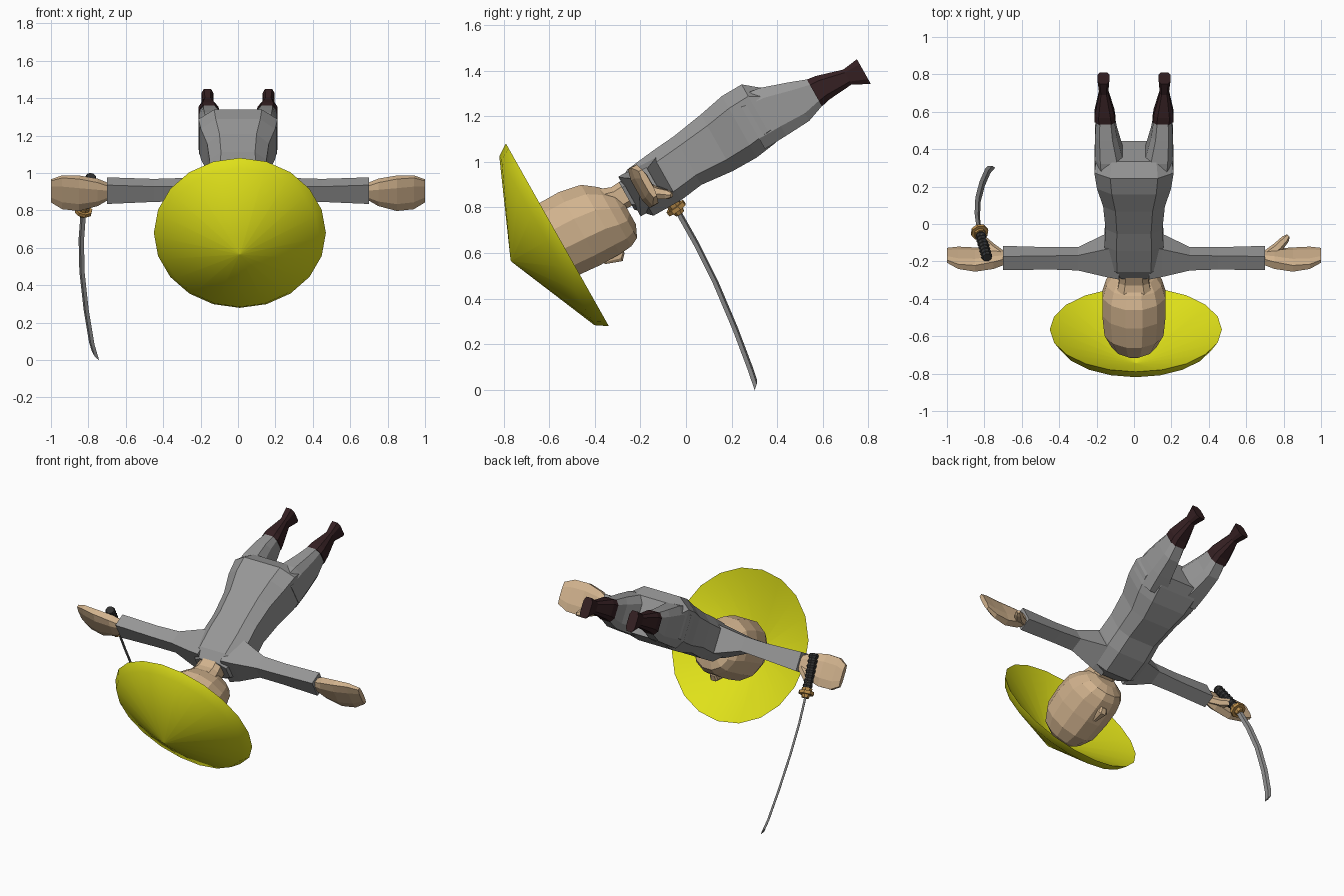
import bpy, bmesh, math
from mathutils import Vector

if "Cube" in bpy.data.objects:
    bpy.data.objects.remove(bpy.data.objects["Cube"])

TILT = math.radians(29.4)
C, S = math.cos(TILT), math.sin(TILT)


def mat(name, rgb):
    m = bpy.data.materials.new(name)
    m.diffuse_color = (*rgb, 1)
    m.use_nodes = True
    m.node_tree.nodes["Principled BSDF"].inputs["Base Color"].default_value = m.diffuse_color
    return m


YELLOW = mat("straw_yellow", (0.74, 0.75, 0.01))
SKIN = mat("tan_skin", (0.64, 0.45, 0.27))
GRAY = mat("cloth_gray", (0.31, 0.31, 0.31))
BROWN = mat("boot_brown", (0.035, 0.014, 0.016))
BLACK = mat("grip_black", (0.03, 0.03, 0.03))
GOLD = mat("guard_gold", (0.50, 0.27, 0.07))
STEEL = mat("blade_steel", (0.25, 0.25, 0.25))


def P(x, s, n):
    """Body frame to world: s runs from head to feet, n towards the back."""
    return Vector((x, C * s - S * n, S * s + C * n))


def loft(name, rings, material, smooth=False):
    """Skin a list of equal-length rings and cap both ends."""
    bm = bmesh.new()
    vs = [[bm.verts.new(p) for p in r] for r in rings]
    k = len(vs[0])
    for a, b in zip(vs, vs[1:]):
        for i in range(k):
            bm.faces.new((a[i], a[(i + 1) % k], b[(i + 1) % k], b[i]))
    bm.faces.new(vs[0])
    bm.faces.new(vs[-1])
    bmesh.ops.recalc_face_normals(bm, faces=bm.faces)
    me = bpy.data.meshes.new(name)
    bm.to_mesh(me)
    bm.free()
    me.materials.append(material)
    ob = bpy.data.objects.new(name, me)
    bpy.context.collection.objects.link(ob)
    if smooth:
        bpy.context.view_layer.objects.active = ob
        ob.select_set(True)
        bpy.ops.object.shade_smooth_by_angle(angle=math.radians(35))
        ob.select_set(False)
    return ob


def octagon(s, n0, n1, x0, x1, cut=0.4):
    """Cut-corner box section across the body at station s."""
    mx, hx, mn, hn = (x0 + x1) / 2, (x1 - x0) / 2, (n0 + n1) / 2, (n1 - n0) / 2
    k = 1 - cut
    pts = [(1, -k), (1, k), (k, 1), (-k, 1), (-1, k), (-1, -k), (-k, -1), (k, -1)]
    return [P(mx + a * hx, s, mn + b * hn) for a, b in pts]


def oval(s, n0, n1, hw, sides=12):
    out = []
    for i in range(sides):
        t = math.tau * (i + 0.5) / sides
        out.append(P(hw * 1.02 * math.cos(t), s, (n0 + n1) / 2 + (n1 - n0) / 2 * 1.03 * math.sin(t)))
    return out


def disc(c, axis, r, sides):
    q = axis.to_track_quat('Z', 'Y')
    return [c + q @ Vector((r * math.cos(math.tau * i / sides),
                            r * math.sin(math.tau * i / sides), 0)) for i in range(sides)]


# Wide conical hat, a thin shell with a turned lip
profile = [(0.005, 0.233), (0.425, 0.053), (0.46, 0.0), (0.435, 0.012), (0.005, 0.205)]
loft("hat", [[P(0.01 + r * math.cos(math.tau * i / 20), -0.158 - h, 0.869 + r * math.sin(math.tau * i / 20))
              for i in range(20)] for r, h in profile], YELLOW, True)

# Head, neck and nose
head = [(-0.30, 0.76, 0.93, 0.06), (-0.26, 0.71, 0.99, 0.12), (-0.18, 0.67, 1.03, 0.16),
        (-0.06, 0.66, 1.03, 0.172), (0.04, 0.66, 1.01, 0.17), (0.10, 0.665, 0.965, 0.15),
        (0.14, 0.685, 0.92, 0.12), (0.165, 0.74, 0.90, 0.07)]
loft("head", [oval(*h) for h in head], SKIN)
loft("neck", [octagon(0.06, 0.80, 0.97, -0.10, 0.10), octagon(0.15, 0.82, 0.935, -0.08, 0.08),
              octagon(0.27, 0.82, 0.945, -0.065, 0.065)], SKIN)
loft("nose", [octagon(-0.04, 0.655, 0.70, -0.012, 0.012), octagon(0.035, 0.628, 0.70, -0.028, 0.028),
              octagon(0.06, 0.655, 0.70, -0.022, 0.022)], SKIN)

# Torso down to the hips
torso = [(0.19, 0.80, 0.935, 0.11), (0.25, 0.735, 0.968, 0.15), (0.39, 0.735, 0.985, 0.158),
         (0.50, 0.75, 0.995, 0.152), (0.65, 0.735, 1.02, 0.165), (0.77, 0.735, 1.045, 0.198),
         (0.87, 0.75, 1.047, 0.212), (0.94, 0.765, 0.99, 0.20)]
loft("torso", [octagon(s, a, b, -w, w) for s, a, b, w in torso], GRAY)

for side, label in ((1, "left"), (-1, "right")):
    # Trouser leg and boot
    leg = [(0.82, 0.75, 1.01, 0.02, 0.208), (0.93, 0.755, 0.995, 0.06, 0.21),
           (1.05, 0.762, 0.955, 0.092, 0.208), (1.14, 0.795, 0.922, 0.105, 0.202)]
    loft(label + "_leg", [octagon(s, a, b, side * x0, side * x1) for s, a, b, x0, x1 in leg], GRAY)
    boot = [(1.13, 0.79, 0.925, 0.10, 0.21), (1.17, 0.80, 0.92, 0.105, 0.21),
            (1.29, 0.81, 0.885, 0.138, 0.186), (1.365, 0.77, 0.895, 0.132, 0.195)]
    loft(label + "_boot", [octagon(s, a, b, side * x0, side * x1) for s, a, b, x0, x1 in boot], BROWN)

    # Square sleeve: x, centre s, centre n, half sizes
    arm = [(0.08, 0.30, 0.86, 0.10, 0.10), (0.15, 0.295, 0.865, 0.085, 0.085),
           (0.30, 0.285, 0.885, 0.046, 0.045), (0.45, 0.285, 0.88, 0.042, 0.047),
           (0.70, 0.286, 0.878, 0.042, 0.058)]
    loft(label + "_arm", [[P(side * x, s + a * hs, n + b * hn) for a, b in
                           ((-1, -1), (1, -1), (1, 1), (-1, 1))] for x, s, n, hs, hn in arm], GRAY)

    # Flat hand with a thumb
    hand = [(0.68, 0.285, 0.875, 0.028, 0.035), (0.75, 0.278, 0.872, 0.036, 0.072),
            (0.85, 0.272, 0.87, 0.032, 0.098), (0.94, 0.283, 0.87, 0.024, 0.096),
            (1.00, 0.298, 0.87, 0.014, 0.066)]
    ring = [(-0.6, -1), (0.6, -1), (1, -0.5), (1, 0.5), (0.6, 1), (-0.6, 1), (-1, 0.5), (-1, -0.5)]
    loft(label + "_hand", [[P(side * x, s + a * hs, n + b * hn) for a, b in ring]
                           for x, s, n, hs, hn in hand], SKIN)
    path = [(0.71, 0.285, 0.85, 0.03), (0.77, 0.315, 0.81, 0.028), (0.81, 0.35, 0.785, 0.022),
            (0.825, 0.365, 0.775, 0.01)]
    loft(label + "_thumb", [disc(P(side * x, s, n), Vector((side * 0.6, 0.7, -0.1)), r, 6)
                            for x, s, n, r in path], SKIN)

# Sword: ridged grip, guard and curved blade
guard = Vector((-0.826, -0.042, 0.795))
pommel = Vector((-0.785, -0.18, 0.985))
axis = (pommel - guard).normalized()
length = (pommel - guard).length
grip = [disc(guard + axis * length * i / 16, axis, 0.031 if i % 2 else 0.025, 8) for i in range(17)]
loft("sword_grip", grip, BLACK)
loft("sword_guard", [disc(guard + axis * t, axis, 0.047, 8) for t in (-0.008, 0.012)], GOLD)
loft("sword_collar", [disc(guard + axis * t, axis, r, 8)
                      for t, r in ((-0.028, 0.022), (0.0, 0.03), (0.03, 0.033))], GOLD)

wide = Vector((-0.75, 0.60, 0.27)).normalized()
centres = [(-0.826, -0.045, 0.80), (-0.838, 0.045, 0.64), (-0.834, 0.13, 0.47),
           (-0.812, 0.215, 0.27), (-0.782, 0.283, 0.09), (-0.762, 0.306, 0.022)]
blade = []
for i, c in enumerate(centres):
    c = Vector(c)
    a = Vector(centres[max(i - 1, 0)])
    b = Vector(centres[min(i + 1, len(centres) - 1)])
    flat = (b - a).normalized().cross(wide).normalized()
    slant = (b - a).normalized() * (0.022 if i == len(centres) - 1 else 0)
    w, t = 0.019, 0.007
    blade.append([c + wide * w - slant, c + flat * t, c - wide * w + slant, c - flat * t])
loft("sword_blade", blade, STEEL)
